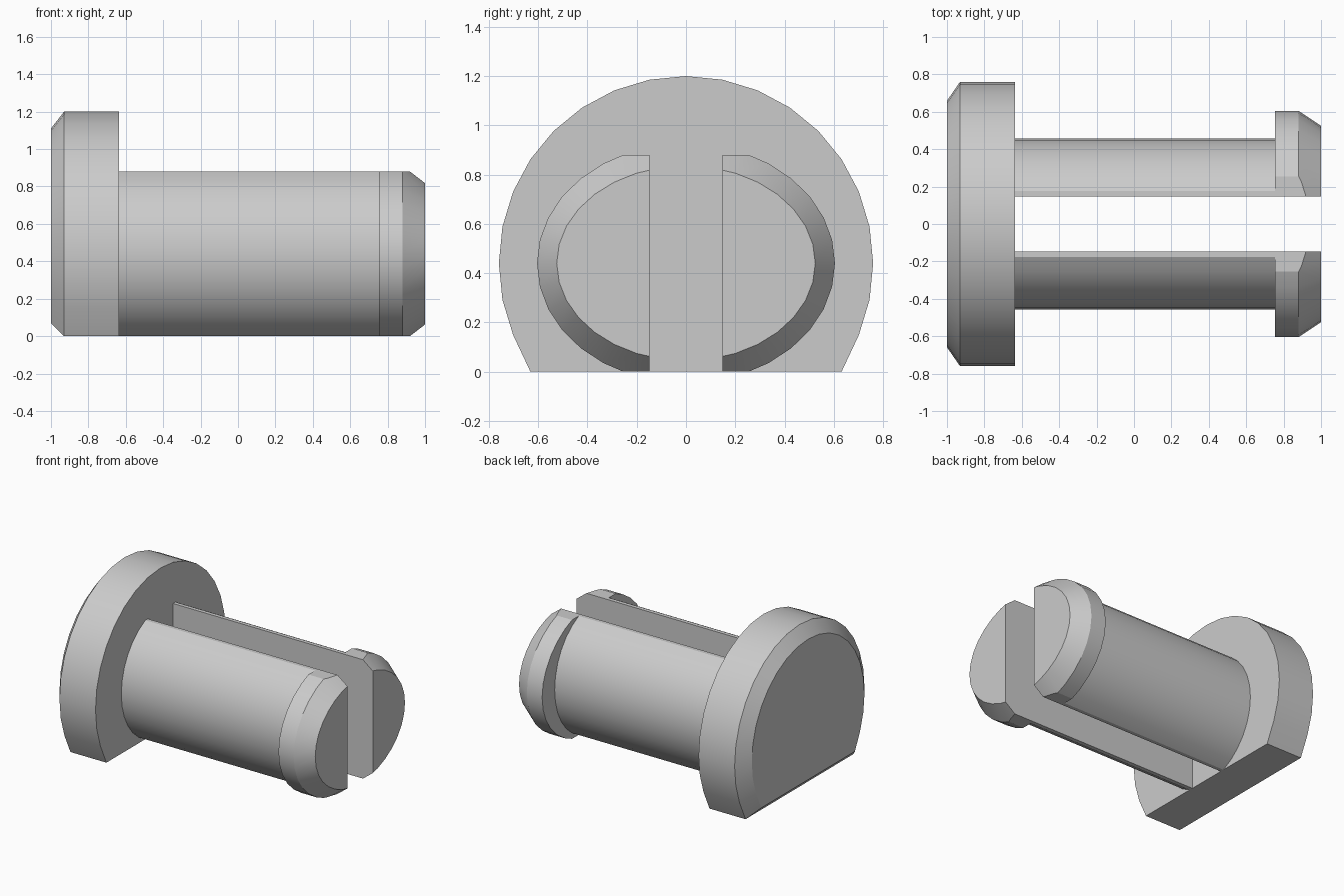
import bpy, bmesh, math

cube = bpy.data.objects.get("Cube")
if cube:
    bpy.data.objects.remove(cube, do_unlink=True)

AXIS_Z = 0.44
STEP = math.tau / 32

# One plain grey plastic
GREY = (0.6, 0.6, 0.6, 1.0)
grey = bpy.data.materials.new("plain_grey")
grey.use_nodes = True
grey.diffuse_color = GREY
grey.node_tree.nodes["Principled BSDF"].inputs["Base Color"].default_value = GREY


def ellipse(half_width, half_height, ks=range(32)):
    """Cross-section as (y, z) points, starting from the top."""
    return [(half_width * math.sin(k * STEP),
             AXIS_Z + half_height * math.cos(k * STEP)) for k in ks]


def loft(name, sections, cuts=()):
    """Skin sections along x, then trim with planes and cap each cut."""
    bm = bmesh.new()
    rings = [[bm.verts.new((x, y, z)) for y, z in pts] for x, pts in sections]
    for a, b in zip(rings, rings[1:]):
        for i in range(len(a)):
            j = (i + 1) % len(a)
            bm.faces.new((a[i], a[j], b[j], b[i]))
    bm.faces.new(rings[0])
    bm.faces.new(rings[-1])
    bmesh.ops.recalc_face_normals(bm, faces=bm.faces)
    for point, outward in cuts:
        result = bmesh.ops.bisect_plane(
            bm, geom=bm.verts[:] + bm.edges[:] + bm.faces[:],
            plane_co=point, plane_no=outward, clear_outer=True)
        edges = [e for e in result["geom_cut"] if isinstance(e, bmesh.types.BMEdge)]
        bmesh.ops.holes_fill(bm, edges=edges, sides=0)
    bmesh.ops.recalc_face_normals(bm, faces=bm.faces)
    mesh = bpy.data.meshes.new(name)
    bm.to_mesh(mesh)
    bm.free()
    mesh.materials.append(grey)
    obj = bpy.data.objects.new(name, mesh)
    bpy.context.collection.objects.link(obj)
    return obj


# Round head with a flat underside and a chamfered outer end
profile = [(y, 0 if abs(k) == 11 else z)
           for k, (y, z) in zip(range(-11, 12), ellipse(0.76, 0.76, range(-11, 12)))]
chamfered = [(y * 0.867, 0.07 + z * 0.867) for y, z in profile]
parts = [loft("head", [(-1, chamfered), (-0.93, profile), (-0.635, profile)])]

# Two split prongs with flared, tapered snap tips
stem, lip, end = ellipse(0.458, 0.477), ellipse(0.605, 0.487), ellipse(0.525, 0.396)
for name, side in (("back_prong", 1), ("front_prong", -1)):
    parts.append(loft(
        name,
        [(-0.68, stem), (0.755, stem), (0.755, lip), (0.88, lip), (1, end)],
        [((0, 0, 0.88), (0, 0, 1)),
         ((0, 0, 0), (0, 0, -1)),
         ((0, side * 0.148, 0), (0, -side, 0))]))

# Smooth round walls, crisp edges
bpy.ops.object.select_all(action="DESELECT")
for part in parts:
    part.select_set(True)
bpy.context.view_layer.objects.active = parts[0]
bpy.ops.object.shade_smooth_by_angle(angle=math.radians(16))
